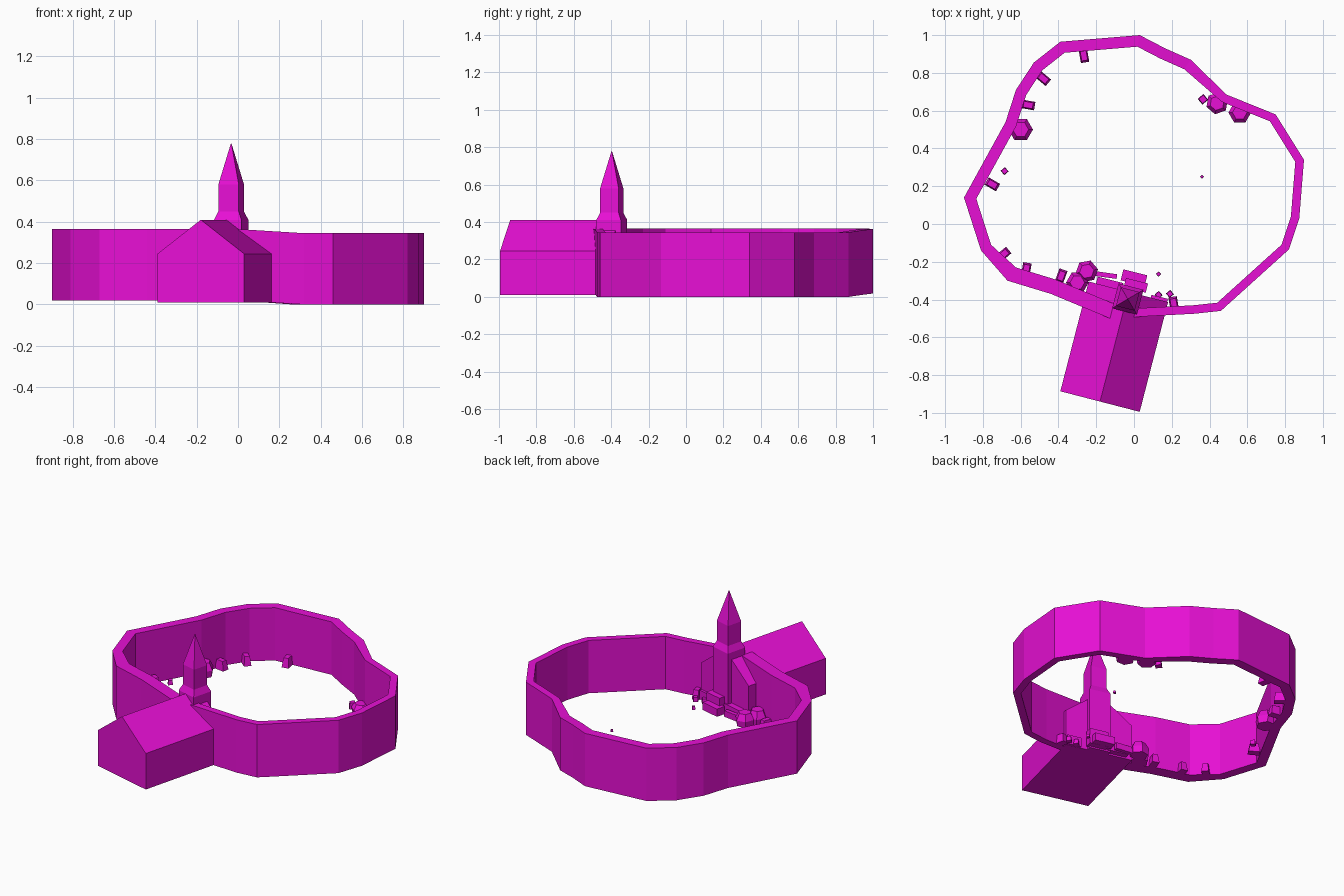
import bpy
import bmesh
from math import radians, cos, sin
from mathutils import Vector, Matrix

old = bpy.data.objects.get("Cube")
if old:
    bpy.data.objects.remove(old, do_unlink=True)

magenta = bpy.data.materials.new("magenta")
magenta.use_nodes = True
colour = (0.8, 0.005, 0.66, 1)
magenta.diffuse_color = colour
magenta.node_tree.nodes["Principled BSDF"].inputs["Base Color"].default_value = colour

TURN = radians(-14.5)


def finish(bm, name, location=(0, 0, 0), turn=0):
    """Turn a bmesh into a flat shaded object."""
    bmesh.ops.recalc_face_normals(bm, faces=bm.faces)
    mesh = bpy.data.meshes.new(name)
    bm.to_mesh(mesh)
    bm.free()
    mesh.materials.append(magenta)
    obj = bpy.data.objects.new(name, mesh)
    obj.location = location
    obj.rotation_euler.z = turn
    bpy.context.collection.objects.link(obj)
    return obj


def loft(name, rings, location=(0, 0, 0), turn=0, closed=False):
    """Bridge matching rings of points, capping the ends unless closed."""
    bm = bmesh.new()
    loops = [[bm.verts.new(p) for p in ring] for ring in rings]
    pairs = list(zip(loops, loops[1:]))
    if closed:
        pairs.append((loops[-1], loops[0]))
    else:
        bm.faces.new(loops[0])
        bm.faces.new(loops[-1])
    for a, b in pairs:
        for i in range(len(a)):
            j = (i + 1) % len(a)
            bm.faces.new((a[i], a[j], b[j], b[i]))
    return finish(bm, name, location, turn)


def rectangle(w, d, z):
    return [(sx * w / 2, sy * d / 2, z) for sx, sy in ((-1, -1), (1, -1), (1, 1), (-1, 1))]


def ground(x):
    """The ground dips slightly towards the model's left."""
    return 0.02 * (1 - min(max(x / 0.3, 0), 1))


def block(name, x, y, w, d, h, turn=0, taper=1.0):
    rings = [rectangle(w, d, 0), rectangle(w * taper, d * taper, h)]
    return loft(name, rings, (x, y, ground(x)), radians(turn))


def boulder(name, x, y, r, h, turn=0):
    rings = []
    for size, z in ((0.9, 0), (1, 0.5), (0.65, 1)):
        rings.append([(r * size * cos(radians(a)), r * size * sin(radians(a)), h * z)
                      for a in range(0, 360, 60)])
    return loft(name, rings, (x, y, ground(x)), radians(turn))


# Ring wall: outer path, anticlockwise, grouped by wall thickness
sections = [
    (0.045, [(0.04, -0.49), (0.32, -0.475), (0.46, -0.46), (0.82, -0.135),
             (0.875, 0.03), (0.9, 0.34), (0.75, 0.58), (0.49, 0.685)]),
    (0.06, [(0.3, 0.87), (0.165, 0.93), (0.03, 1), (-0.39, 0.965), (-0.53, 0.855),
            (-0.625, 0.71), (-0.68, 0.54), (-0.9, 0.14), (-0.81, -0.14)]),
    (0.08, [(-0.67, -0.3), (-0.44, -0.37), (-0.115, -0.505)]),
]
path = [(Vector(p), t) for t, pts in sections for p in pts]
rings = []
for i, (p, thick) in enumerate(path):
    before = (p - path[i - 1][0]).normalized()
    after = (path[(i + 1) % len(path)][0] - p).normalized()
    along = (before + after).normalized()
    inward = Vector((-along.y, along.x))
    q = p + inward * thick / max(along.dot(after), 0.6)
    low = ground(p.x)
    high = low + 0.345
    rings.append([(p.x, p.y, low), (q.x, q.y, low), (q.x, q.y, high), (p.x, p.y, high)])
loft("ring_wall", rings, closed=True)

# Nave with a gabled roof
half = 0.217
gable = [(-half, 0.01), (half, 0.01), (half, 0.245), (0, 0.41), (-half, 0.245)]
loft("nave", [[(x, y, z) for x, z in gable] for y in (0, 0.6)], (-0.18, -0.94, 0), TURN)

# Tower with a flared base and a pointed spire
steps = ((0.136, 0.01), (0.136, 0.41), (0.102, 0.45), (0.102, 0.58), (0.002, 0.78))
loft("tower", [rectangle(w, w, z) for w, z in steps], (-0.033, -0.397, 0), TURN)

# Slabs and steps below the tower
block("tower_slab", 0, -0.285, 0.13, 0.06, 0.05, -14)
block("tower_step", 0.01, -0.325, 0.12, 0.05, 0.1, -14)
block("fallen_beam", -0.15, -0.27, 0.12, 0.025, 0.04, -8)
block("side_step", 0.13, -0.41, 0.09, 0.05, 0.06, -14)
block("low_bench", -0.13, -0.32, 0.14, 0.05, 0.06, -14)

# Boulders against the wall
for x, y, r, h, turn in ((-0.25, -0.25, 0.06, 0.08, 10), (-0.3, -0.31, 0.06, 0.09, 0),
                         (-0.6, 0.5, 0.065, 0.09, 60), (0.44, 0.64, 0.06, 0.06, 20),
                         (0.56, 0.59, 0.06, 0.06, 0)):
    boulder("boulder", x, y, r, h, turn)

# Small leaning stones along the foot of the wall
for x, y, turn in ((-0.69, -0.16, -50), (-0.57, -0.24, -10), (-0.385, -0.275, -20),
                   (-0.75, 0.21, 60), (-0.56, 0.63, 80), (-0.48, 0.77, 50),
                   (-0.265, 0.89, 10), (0.21, -0.42, 10)):
    block("wall_stone", x, y, 0.045, 0.07, 0.06, turn, 0.7)

# Loose pebbles
for x, y, size in ((0.36, 0.25, 0.015), (0.13, -0.265, 0.02), (-0.685, 0.28, 0.03),
                   (0.19, -0.37, 0.03), (0.13, -0.375, 0.03), (0.365, 0.66, 0.04)):
    block("pebble", x, y, size, size, size, 40, 0.8)
